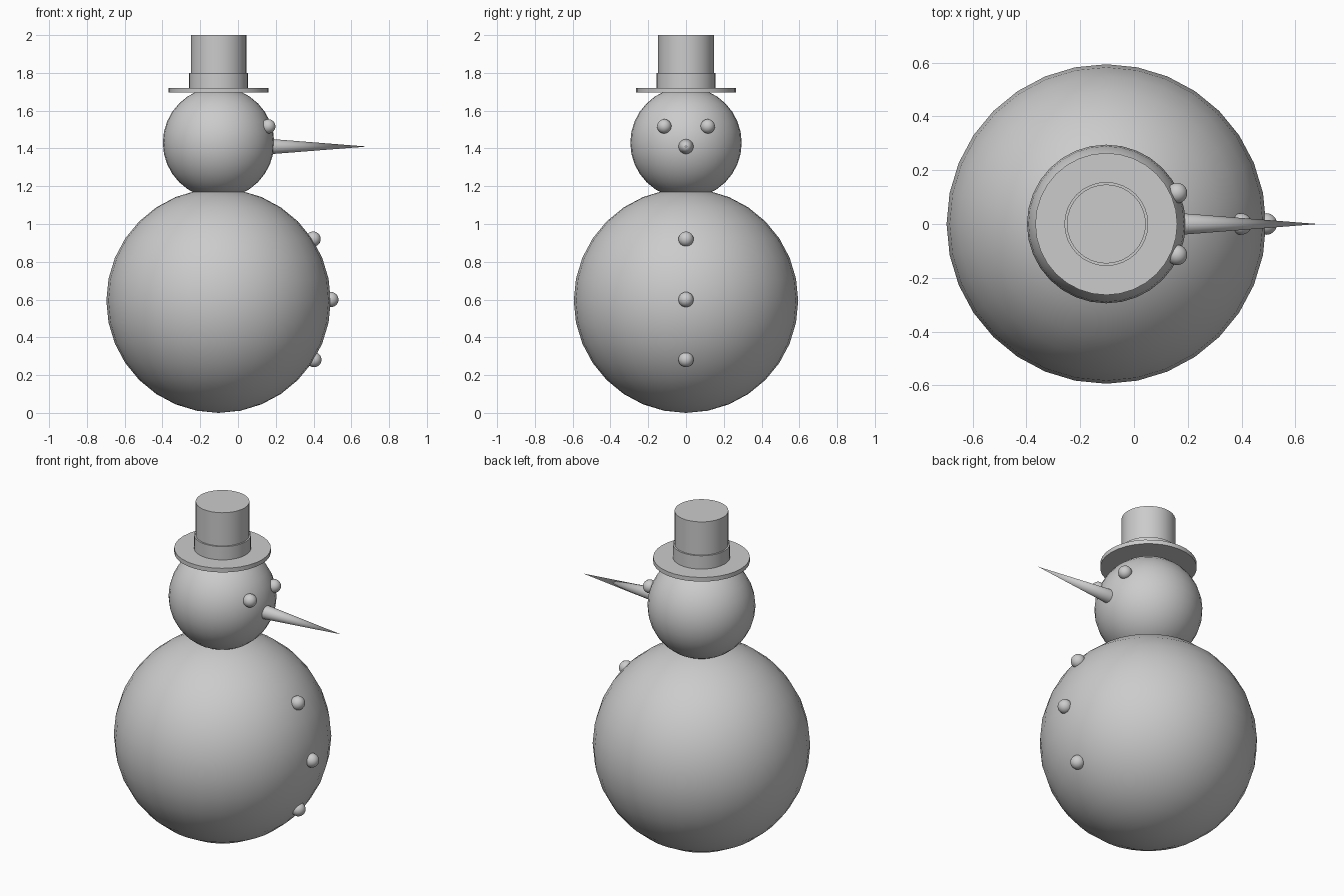
import bpy, math

cube = bpy.data.objects.get("Cube")
if cube:
    bpy.data.objects.remove(cube, do_unlink=True)

CX = -0.103          # vertical axis of body, head and hat

grey = bpy.data.materials.new("plain grey")
grey.use_nodes = True
colour = (0.6, 0.6, 0.6, 1)
grey.diffuse_color = colour
grey.node_tree.nodes["Principled BSDF"].inputs["Base Color"].default_value = colour


def finish(name):
    ob = bpy.context.object
    ob.name = name
    ob.data.materials.append(grey)
    bpy.ops.object.shade_smooth_by_angle(angle=math.radians(35))
    return ob


def ball(name, radius, loc, segments=32, rings=16):
    bpy.ops.mesh.primitive_uv_sphere_add(segments=segments, ring_count=rings,
                                         radius=radius, location=loc)
    return finish(name)


def drum(name, radius, bottom, top):
    bpy.ops.mesh.primitive_cylinder_add(vertices=32, radius=radius, depth=top - bottom,
                                        location=(CX, 0, (bottom + top) / 2))
    return finish(name)


# Snowballs
ball("body", 0.594, (CX, 0, 0.594))
ball("head", 0.295, (CX, 0, 1.43))

# Hat
drum("hat_brim", 0.264, 1.695, 1.72)
drum("hat_band", 0.156, 1.72, 1.8)
drum("hat_crown", 0.147, 1.72, 2.0)

# Eyes
for side, y in (("left", 0.115), ("right", -0.115)):
    ball(side + "_eye", 0.038, (0.16, y, 1.517))

# Buttons down the belly
for name, x, z in (("top", 0.398, 0.92), ("middle", 0.492, 0.6), ("bottom", 0.402, 0.282)):
    ball(name + "_button", 0.04, (x, 0, z))

# Carrot nose pointing along +x
base, tip = 0.15, 0.684
bpy.ops.mesh.primitive_cone_add(vertices=32, radius1=0.042, radius2=0, depth=tip - base,
                                location=((base + tip) / 2, 0, 1.41),
                                rotation=(0, math.pi / 2, 0))
finish("nose")
